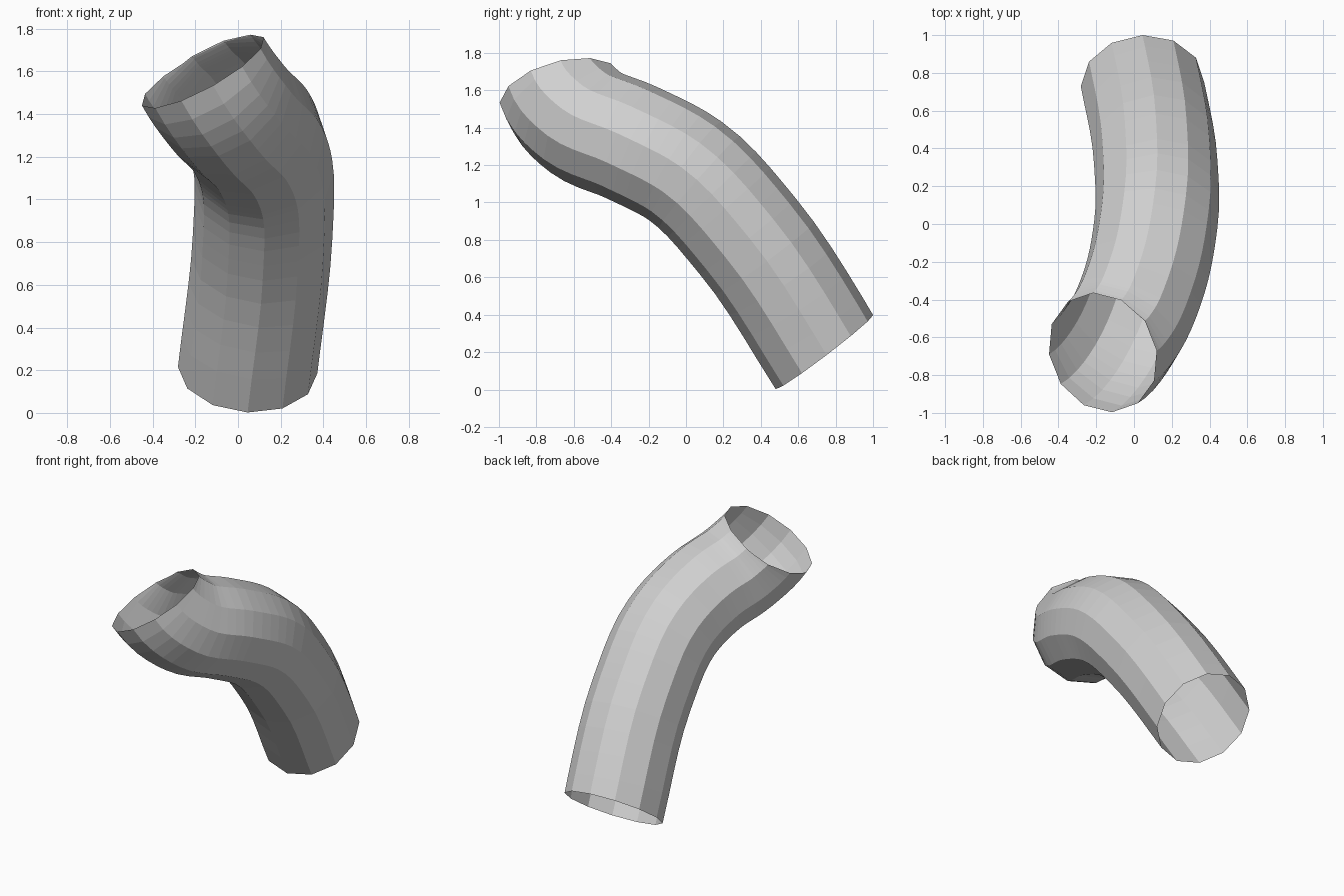
import bpy, bmesh, math
from mathutils import Vector
from mathutils.geometry import interpolate_bezier

if "Cube" in bpy.data.objects:
    bpy.data.objects.remove(bpy.data.objects["Cube"])

SIDES, RADIUS, STEPS = 12, 0.327, 5

# Centre line of the bent pipe, from the lower mouth to the upper mouth
path = [Vector(p) for p in (
    (0.045, 0.74, 0.20), (0.115, 0.328, 0.822), (0.115, -0.005, 1.17),
    (0.058, -0.294, 1.322), (-0.045, -0.54, 1.43), (-0.165, -0.68, 1.60))]
# The mouths are cut a little askew to the path
start_cut = Vector((0.06, -0.605, 0.795)).normalized()
end_cut = Vector((-0.47, -0.25, 0.85)).normalized()

# Smooth tangent at every path point
tangents = [Vector((0.10, -0.53, 0.85)).normalized()]
for a, b, c in zip(path, path[1:], path[2:]):
    d1, d2 = (b - a).length, (c - b).length
    tangents.append(((b - a) / d1 * d2 + (c - b) / d2 * d1).normalized())
tangents.append(end_cut)

centres = [path[0]]
for i in range(len(path) - 1):
    h = (path[i + 1] - path[i]).length / 3
    centres += interpolate_bezier(path[i], path[i] + tangents[i] * h,
                                  path[i + 1] - tangents[i + 1] * h,
                                  path[i + 1], STEPS + 1)[1:]

# Ring directions, with a frame carried along without twisting
n = len(centres)
dirs = [start_cut] + [(centres[i + 1] - centres[i - 1]).normalized()
                      for i in range(1, n - 1)] + [end_cut]
sides = [(Vector((1, 0, 0)) - start_cut * start_cut.x).normalized()]
for d0, d1 in zip(dirs, dirs[1:]):
    s = d0.rotation_difference(d1) @ sides[-1]
    sides.append((s - d1 * s.dot(d1)).normalized())

# Small even twist so a corner lines up at the upper mouth
goal = Vector((0.285, 0.01, 0.16))
step = math.tau / SIDES
angle = math.atan2(dirs[-1].cross(sides[-1]).dot(goal), sides[-1].dot(goal))
twist = angle - step * round(angle / step)

# Open pipe skin
bm = bmesh.new()
rings = []
for i in range(n):
    u, v = sides[i], dirs[i].cross(sides[i])
    ring = []
    for k in range(SIDES):
        t = k * step + twist * i / (n - 1)
        ring.append(bm.verts.new(centres[i] + (u * math.cos(t) + v * math.sin(t)) * RADIUS))
    rings.append(ring)
for r0, r1 in zip(rings, rings[1:]):
    for k in range(SIDES):
        j = (k + 1) % SIDES
        bm.faces.new((r0[k], r0[j], r1[j], r1[k]))
mesh = bpy.data.meshes.new("bent_pipe")
bm.to_mesh(mesh)
bm.free()

grey = bpy.data.materials.new("light grey")
grey.diffuse_color = (0.63, 0.63, 0.63, 1)
grey.use_nodes = True
grey.node_tree.nodes["Principled BSDF"].inputs["Base Color"].default_value = grey.diffuse_color
mesh.materials.append(grey)
pipe = bpy.data.objects.new("bent_pipe", mesh)
bpy.context.collection.objects.link(pipe)
